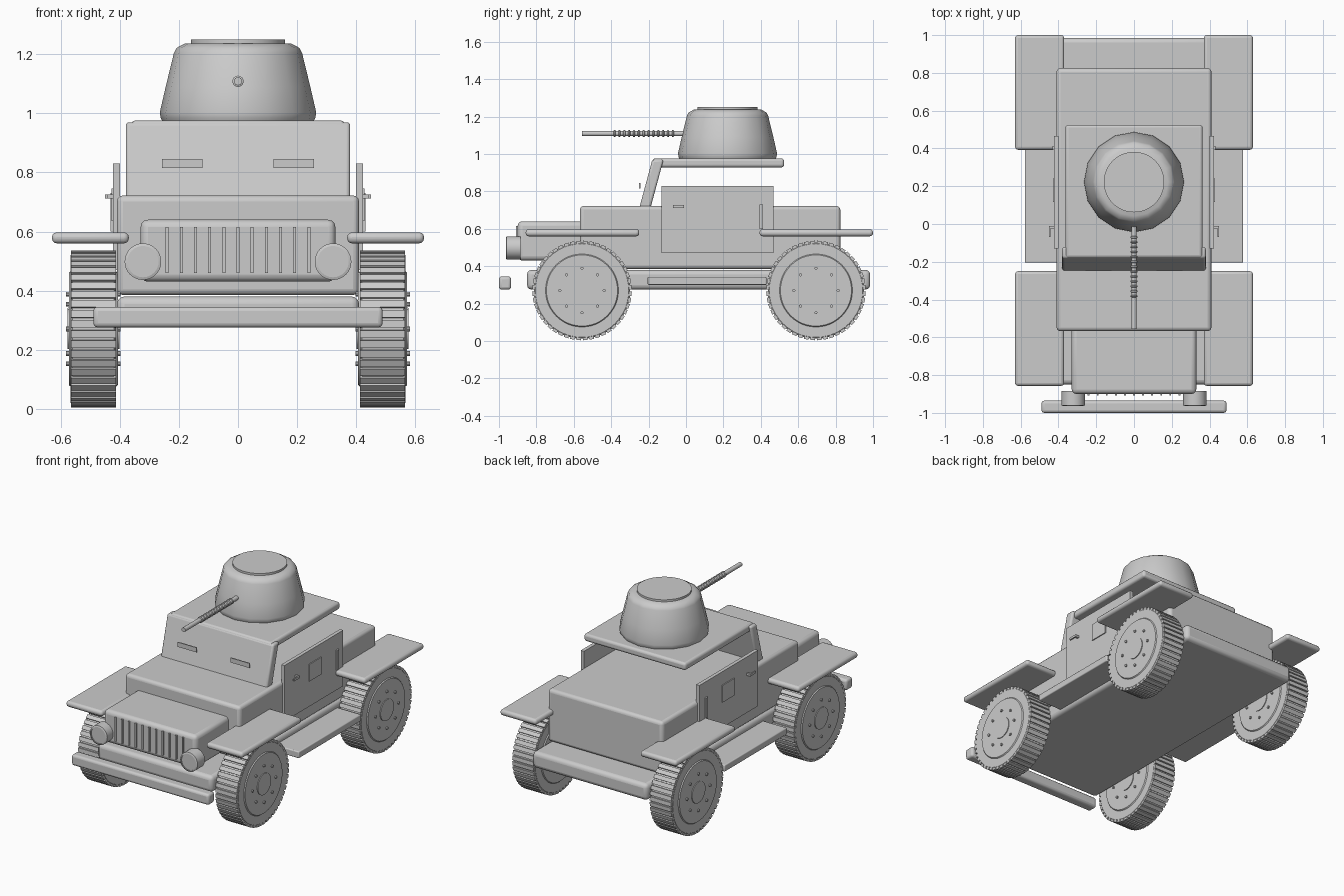
import bpy, bmesh, math
from mathutils import Matrix, Vector

old = bpy.data.objects.get("Cube")
if old:
    bpy.data.objects.remove(old, do_unlink=True)

grey = bpy.data.materials.new("plain grey")
grey.use_nodes = True
COL = (0.6, 0.6, 0.6, 1)
grey.diffuse_color = COL
grey.node_tree.nodes["Principled BSDF"].inputs["Base Color"].default_value = COL


def finish(name, bm, bevel=0, smooth=False):
    bmesh.ops.recalc_face_normals(bm, faces=bm.faces)
    mesh = bpy.data.meshes.new(name)
    bm.to_mesh(mesh)
    bm.free()
    ob = bpy.data.objects.new(name, mesh)
    bpy.context.collection.objects.link(ob)
    mesh.materials.append(grey)
    if bevel:
        mod = ob.modifiers.new("Rounded edges", 'BEVEL')
        mod.width, mod.segments = bevel, 3
    if smooth or bevel:
        bpy.ops.object.select_all(action='DESELECT')
        ob.select_set(True)
        bpy.context.view_layer.objects.active = ob
        bpy.ops.object.shade_smooth_by_angle(angle=math.radians(35))
    return ob


def add_box(bm, x, y, z, rot=Matrix()):
    """Box from (min, max) ranges, turned about the origin."""
    size = Matrix.Diagonal((x[1] - x[0], y[1] - y[0], z[1] - z[0], 1))
    mid = Matrix.Translation([sum(r) / 2 for r in (x, y, z)])
    bmesh.ops.create_cube(bm, size=1, matrix=rot @ mid @ size)


def box(name, x, y, z, bevel=0):
    bm = bmesh.new()
    add_box(bm, x, y, z)
    return finish(name, bm, bevel)


def add_lathe(bm, profile, steps, place):
    """Closed solid turned around local z from (radius, height) points."""
    rings = []
    for r, h in profile:
        rings.append([bm.verts.new(place @ Vector((
            r * math.cos(math.tau * i / steps), r * math.sin(math.tau * i / steps), h)))
            for i in range(steps)])
    for a, b in zip(rings, rings[1:]):
        for i in range(steps):
            j = (i + 1) % steps
            bm.faces.new((a[i], a[j], b[j], b[i]))
    bm.faces.new(rings[0])
    bm.faces.new(rings[-1])


def lathe(name, profile, steps, place):
    bm = bmesh.new()
    add_lathe(bm, profile, steps, place)
    return finish(name, bm, smooth=True)


ALONG_X = Matrix.Rotation(math.pi / 2, 4, 'Y')
FORWARD = Matrix.Rotation(math.pi / 2, 4, 'X')   # local z becomes -y

# Chassis, hull, hood and bumper
box("chassis", (-.41, .41), (-.85, .985), (.275, .38), .025)
box("hull", (-.41, .41), (-.567, .825), (.385, .722), .02)
box("hood", (-.33, .33), (-.9, -.5), (.43, .64), .025)
box("front_bumper", (-.49, .49), (-1, -.935), (.275, .345), .015)

# Grille slats
bm = bmesh.new()
for i in range(11):
    x = (i - 5) * .048
    add_box(bm, (x - .005, x + .005), (-.908, -.89), (.46, .615))
finish("grille_slats", bm)

# Sloped windshield plate with vision slits
bm = bmesh.new()
outline = [(-.25, .71), (-.18, .97), (-.12, .97), (-.19, .71)]
sides = [[bm.verts.new((x, y, z)) for y, z in outline] for x in (-.38, .38)]
bm.faces.new(sides[0])
bm.faces.new(sides[1])
for i in range(4):
    j = (i + 1) % 4
    bm.faces.new((sides[0][i], sides[0][j], sides[1][j], sides[1][i]))
finish("windshield_plate", bm, .012)
box("roof_plate", (-.363, .363), (-.18, .525), (.928, .976), .015)

# Turret with lid
turret = Matrix.Translation((0, .222, 0))
lathe("turret", [(.255, .97), (.262, .985), (.265, 1.003), (.245, 1.09), (.217, 1.205),
                 (.208, 1.222), (.18, 1.237)], 16, turret)
lathe("turret_lid", [(.16, 1.23), (.16, 1.25)], 48, turret)

# Gun barrel with cooling rings
gun = Matrix.Translation((0, 0, 1.109)) @ FORWARD
bm = bmesh.new()
add_lathe(bm, [(.014, -.06), (.014, .555)], 16, gun)
for i in range(13):
    h = .07 + i * .026
    add_lathe(bm, [(.014, h - .006), (.019, h - .003), (.019, h + .003), (.014, h + .006)], 16, gun)
finish("gun_barrel", bm, smooth=True)

# Wheel: tyre, raised rim, hub, bolts and tread lugs
WHEEL_PROFILE = [(.068, -.088), (.068, -.083), (.19, -.083), (.195, -.077), (.25, -.077),
                 (.258, -.07), (.258, .07), (.25, .077), (.195, .077), (.19, .083),
                 (.068, .083), (.068, .088)]


def wheel(name, x, y):
    place = Matrix.Translation((x, y, .27)) @ ALONG_X
    bm = bmesh.new()
    add_lathe(bm, WHEEL_PROFILE, 48, place)
    for i in range(8):
        a = math.tau * i / 8
        at = Matrix.Translation((.118 * math.cos(a), .118 * math.sin(a), 0))
        add_lathe(bm, [(.008, -.092), (.008, .092)], 10, place @ at)
    for i in range(48):
        turn = Matrix.Rotation(math.tau * (i + .5) / 48, 4, 'Z')
        add_box(bm, (.25, .266), (-.0125, .0125), (-.076, .076), place @ turn)
    finish(name, bm, smooth=True)


# Parts repeated on both sides
for side, s in (("left", 1), ("right", -1)):
    def span(a, b):
        return (min(s * a, s * b), max(s * a, s * b))

    for end, y, fender in (("front", -.556, (-.857, -.25)), ("rear", .695, (.393, 1))):
        wheel(f"{side}_{end}_wheel", s * .49, y)
        box(f"{side}_{end}_fender", span(.37, .63), fender, (.56, .597), .016)
    box(f"{side}_running_board", span(.38, .578), (-.205, .43), (.3, .343), .006)
    box(f"{side}_vision_slit", span(.12, .257), (-.25, -.244), (.815, .845))
    lamp = Matrix.Translation((s * .322, 0, .498)) @ FORWARD
    lathe(f"{side}_headlight", [(.062, .885), (.062, .96), (.053, .963), (.053, .958)], 32, lamp)

    # Door with window, handle and hinge bar
    box(f"{side}_door", span(.4, .423), (-.13, .467), (.47, .83))
    box(f"{side}_door_window", span(.42, .429), (.117, .24), (.635, .745))
    box(f"{side}_hinge_bar", span(.42, .432), (.392, .412), (.6, .73))
    bm = bmesh.new()
    add_box(bm, span(.442, .45), (-.07, -.01), (.712, .726))
    add_box(bm, span(.42, .445), (-.025, -.012), (.712, .726))
    finish(f"{side}_door_handle", bm)
